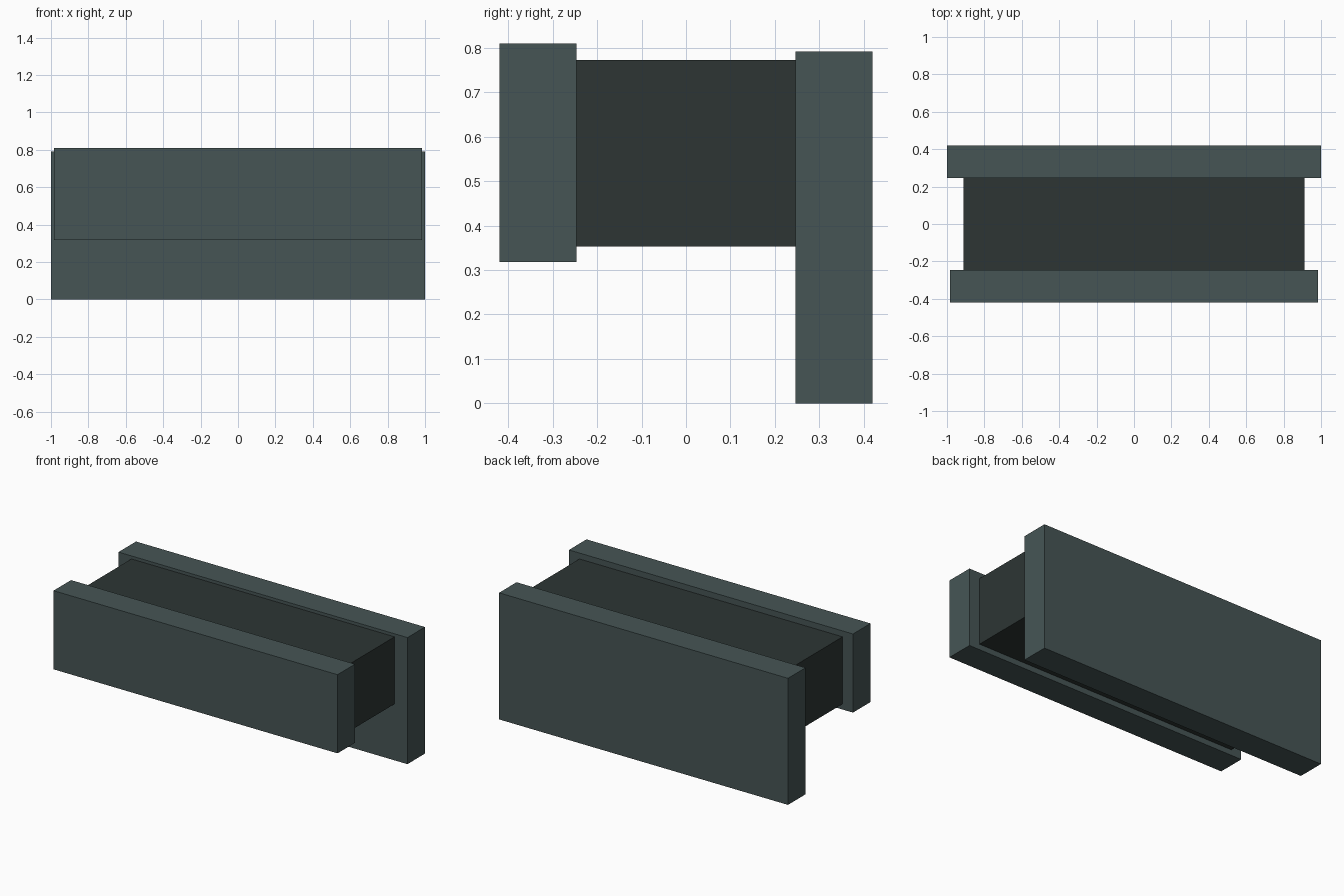
import bpy

if "Cube" in bpy.data.objects:
    bpy.data.objects.remove(bpy.data.objects["Cube"])


def material(name, color):
    m = bpy.data.materials.new(name)
    m.diffuse_color = (*color, 1.0)
    m.use_nodes = True
    m.node_tree.nodes["Principled BSDF"].inputs["Base Color"].default_value = m.diffuse_color
    return m


def box(name, lo, hi, mat):
    centre = [(a + b) / 2 for a, b in zip(lo, hi)]
    bpy.ops.mesh.primitive_cube_add(size=1, location=centre)
    ob = bpy.context.object
    ob.name = name
    ob.scale = [b - a for a, b in zip(lo, hi)]
    bpy.ops.object.transform_apply(location=False, rotation=False, scale=True)
    ob.data.materials.append(mat)
    return ob


slate = material("slate grey", (0.061, 0.091, 0.091))
dark = material("dark grey", (0.026, 0.036, 0.034))

# Short front panel, tall back panel and the core between them
box("front_panel", (-0.983, -0.42, 0.318), (0.983, -0.247, 0.81), slate)
box("back_panel", (-1.0, 0.247, 0.0), (1.0, 0.42, 0.792), slate)
box("core", (-0.911, -0.247, 0.353), (0.911, 0.247, 0.773), dark)
